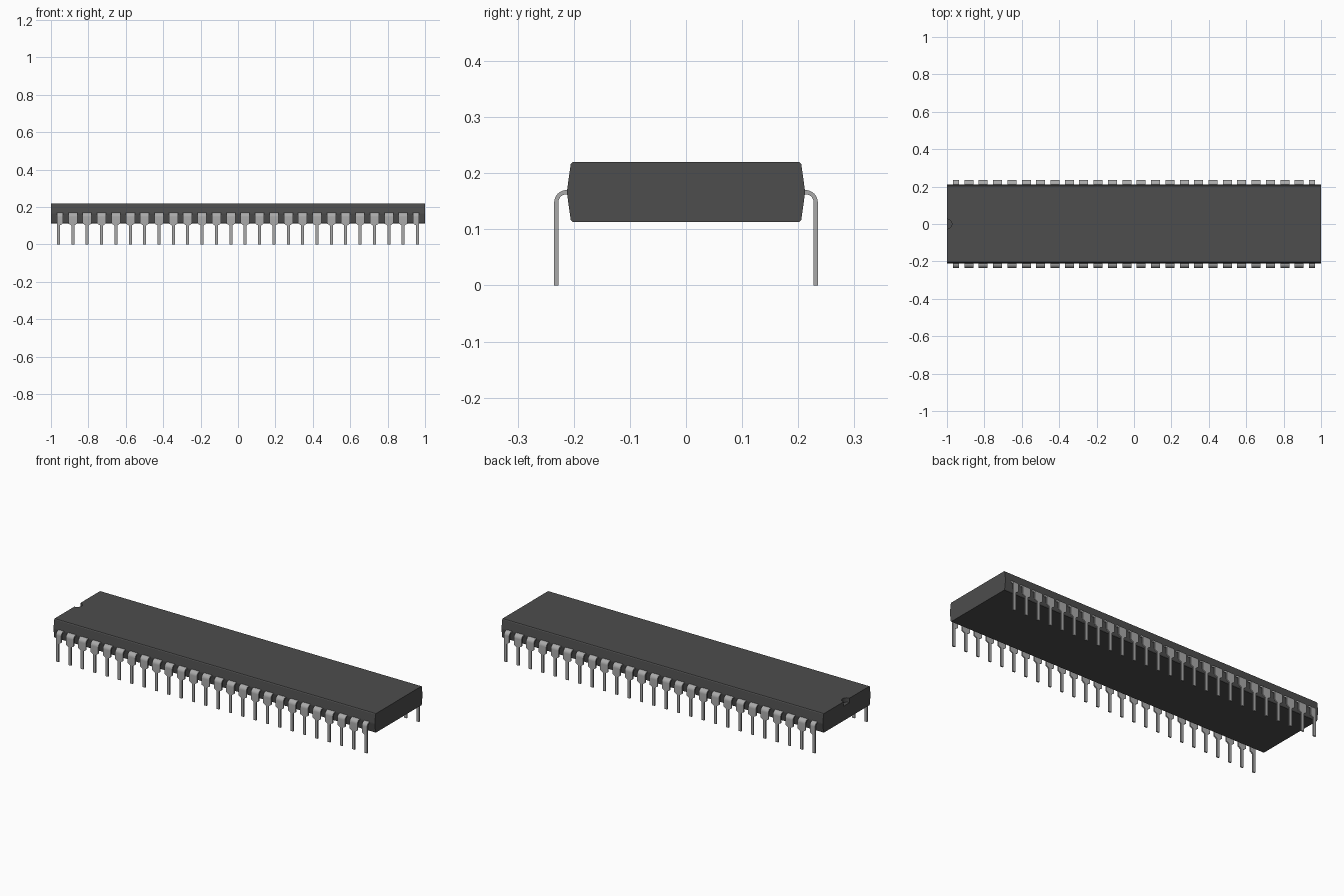
import bpy
import bmesh
import math

if "Cube" in bpy.data.objects:
    bpy.data.objects.remove(bpy.data.objects["Cube"], do_unlink=True)


def material(name, value, roughness):
    mat = bpy.data.materials.new(name)
    mat.use_nodes = True
    color = (value, value, value, 1.0)
    mat.diffuse_color = color
    bsdf = mat.node_tree.nodes["Principled BSDF"]
    bsdf.inputs["Base Color"].default_value = color
    bsdf.inputs["Roughness"].default_value = roughness
    return mat


PLASTIC = material("dark grey plastic", 0.075, 0.6)
METAL = material("grey metal", 0.40, 0.5)


def loft(name, rings, mat):
    """Closed solid through a list of equally long rings of points."""
    bm = bmesh.new()
    loops = [[bm.verts.new(p) for p in ring] for ring in rings]
    n = len(loops[0])
    for a, b in zip(loops, loops[1:]):
        for i in range(n):
            j = (i + 1) % n
            bm.faces.new((a[i], a[j], b[j], b[i]))
    bm.faces.new(loops[0])
    bm.faces.new(loops[-1])
    bmesh.ops.recalc_face_normals(bm, faces=bm.faces)
    mesh = bpy.data.meshes.new(name)
    bm.to_mesh(mesh)
    bm.free()
    mesh.materials.append(mat)
    return mesh


def add(name, mesh):
    obj = bpy.data.objects.new(name, mesh)
    bpy.context.collection.objects.link(obj)
    return obj


def activate(obj):
    bpy.ops.object.select_all(action='DESELECT')
    obj.select_set(True)
    bpy.context.view_layer.objects.active = obj


# Body: drafted side profile with eased edges, run along x
Z_MID, HALF_H = 0.1665, 0.0535
quarter = [(0.212, 0.003), (0.2055, HALF_H - 0.004), (0.202, HALF_H)]
right = [(y, -h) for y, h in reversed(quarter)] + quarter
profile = right + [(-y, h) for y, h in reversed(right)]
body = add("body", loft("body", [[(x, y, Z_MID + h) for y, h in profile]
                                 for x in (-1.0, 1.0)], PLASTIC))

# Half-round orientation notch in the top of the -x end
circle = [(math.cos(a), math.sin(a)) for a in
          (2 * math.pi * i / 32 for i in range(32))]
cutter = add("notch_cutter", loft(
    "notch_cutter", [[(-1 + 0.026 * c, 0.026 * s, z) for c, s in circle]
                     for z in (0.195, 0.25)], PLASTIC))
cutter.hide_render = True
cut = body.modifiers.new("notch", 'BOOLEAN')
cut.operation = 'DIFFERENCE'
cut.solver = 'EXACT'
cut.object = cutter
activate(body)
bpy.ops.object.modifier_apply(modifier=cut.name)
bpy.data.objects.remove(cutter, do_unlink=True)

# Pins: strip leaving the body, bending down, then narrowing
THICK, Y_OUT, Z_TOP, R_OUT = 0.0075, 0.235, 0.170, 0.022
WIDE, THIN = 0.024, 0.008
COUNT, FIRST = 26, -0.96
PITCH = -2 * FIRST / (COUNT - 1)


def pin_mesh(name, left, right):
    """Pin in the front row; left and right are the shoulder half-widths."""
    r_in = R_OUT - THICK
    yc, zc = Y_OUT - R_OUT, Z_TOP - R_OUT
    # outer point, inner point, whether the strip is wide here
    stations = [((0.19, Z_TOP), (0.19, Z_TOP - THICK), True)]
    for i in range(9):
        a = math.pi / 2 * i / 8
        s, c = math.sin(a), math.cos(a)
        stations.append(((yc + R_OUT * s, zc + R_OUT * c),
                         (yc + r_in * s, zc + r_in * c), True))
    for z, wide in ((0.112, True), (0.102, False), (0.0, False)):
        stations.append(((Y_OUT, z), (Y_OUT - THICK, z), wide))
    rings = []
    for (yo, zo), (yi, zi), wide in stations:
        x0, x1 = (-left, right) if wide else (-THIN, THIN)
        rings.append([(x0, -yo, zo), (x1, -yo, zo), (x1, -yi, zi), (x0, -yi, zi)])
    return loft(name, rings, METAL)


# End pins have a shoulder on the inner side only
first_pin = pin_mesh("pin_end_a", THIN, WIDE)
last_pin = pin_mesh("pin_end_b", WIDE, THIN)
middle_pin = pin_mesh("pin_middle", WIDE, WIDE)

for row, sign in (("front", 1), ("back", -1)):
    for i in range(COUNT):
        mesh = first_pin if i == 0 else last_pin if i == COUNT - 1 else middle_pin
        pin = add(f"{row}_pin_{i + 1}", mesh)
        pin.location.x = sign * (FIRST + i * PITCH)
        pin.rotation_euler.z = 0 if sign == 1 else math.pi
        if row == "front" and i in (0, 1, COUNT - 1):
            activate(pin)
            bpy.ops.object.shade_smooth_by_angle(angle=math.radians(30))
bpy.ops.object.select_all(action='DESELECT')
